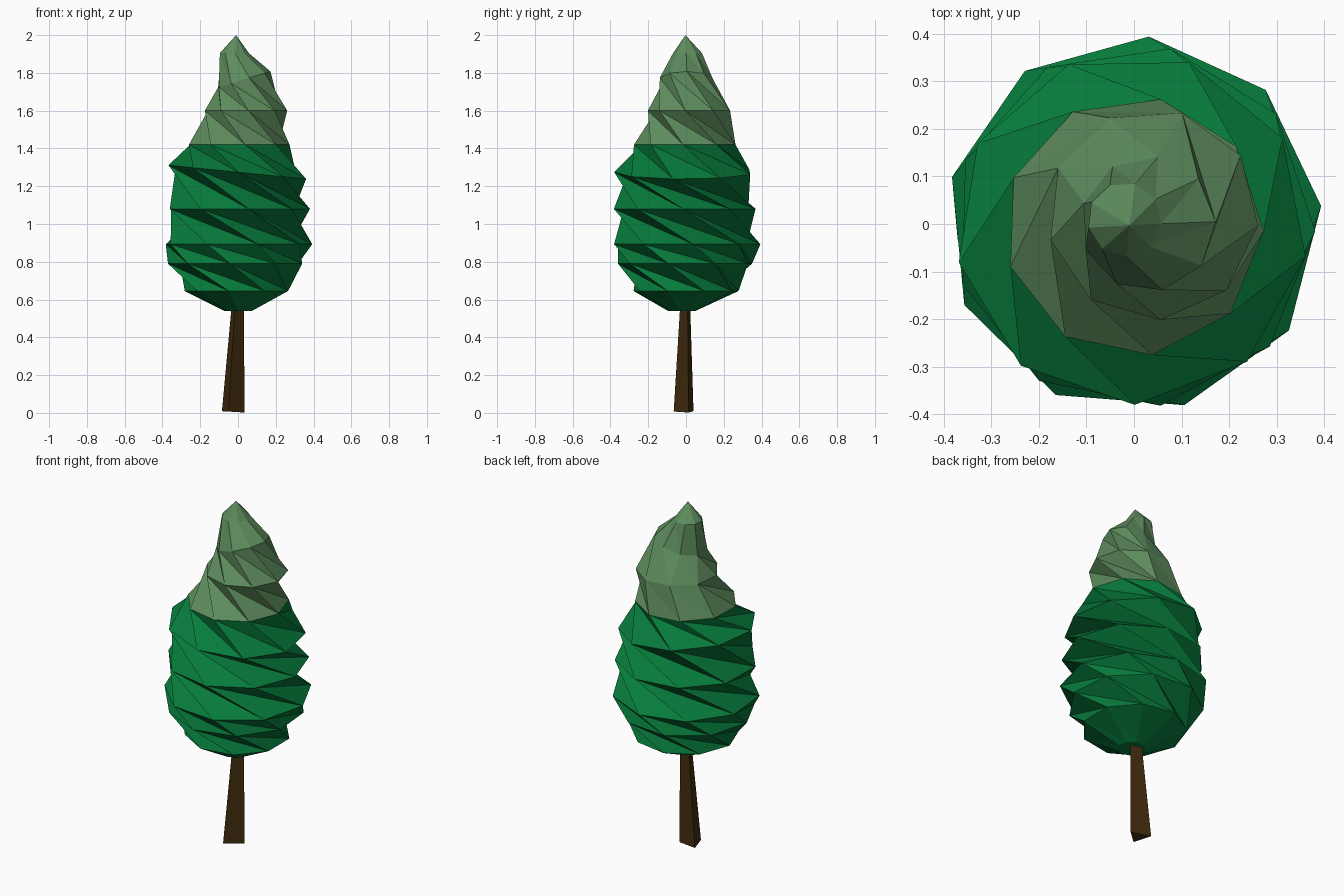
import bpy, bmesh, math

if "Cube" in bpy.data.objects:
    bpy.data.objects.remove(bpy.data.objects["Cube"])

def material(name, rgb):
    m = bpy.data.materials.new(name)
    m.diffuse_color = (*rgb, 1)
    m.use_nodes = True
    m.node_tree.nodes["Principled BSDF"].inputs["Base Color"].default_value = m.diffuse_color
    return m

DARK = material("deep green", (0.002, 0.198, 0.044))
PALE = material("sage green", (0.112, 0.265, 0.110))
BARK = material("dark bark", (0.055, 0.026, 0.004))

def ring(bm, n, cx, cy, z, rx, ry, deg, slope=0.0):
    out = []
    for i in range(n):
        a = math.radians(deg + 360 / n * i)
        dx = rx * math.cos(a)
        out.append(bm.verts.new((cx + dx, cy + ry * math.sin(a), z + slope * dx)))
    return out

def join(bm, lo, hi, lag):
    # triangulated along the long diagonal, so twisted rings leave inward creases
    # lag(i) shifts which lower vertex the upper vertex i reaches for
    n = len(lo)
    for i in range(n):
        j = (i + 1) % n
        start = i + lag(i)
        end = i + 1 + lag(j)
        for k in range(start, end):
            bm.faces.new((lo[k % n], lo[(k + 1) % n], hi[i]))
        bm.faces.new((hi[i], lo[end % n], hi[j]))

def finish(bm, name, mat):
    bmesh.ops.recalc_face_normals(bm, faces=bm.faces)
    me = bpy.data.meshes.new(name)
    bm.to_mesh(me)
    bm.free()
    me.materials.append(mat)
    ob = bpy.data.objects.new(name, me)
    bpy.context.collection.objects.link(ob)
    return ob

def crown(name, rings, mat, apex=None, lags=()):
    bm = bmesh.new()
    rs = [ring(bm, 9, x, y, z, r, r, a, s) for x, y, z, r, a, s in rings]
    for n, (lo, hi) in enumerate(zip(rs, rs[1:])):
        join(bm, lo, hi, lags[n] if n < len(lags) else (lambda i: 0))
    if apex:
        tip = bm.verts.new(apex)
        for i in range(9):
            bm.faces.new((rs[-1][i], rs[-1][(i + 1) % 9], tip))
    else:
        bm.faces.new(rs[0])
    return finish(bm, name, mat)

# rings: centre x, centre y, height, radius, turn in degrees, tilt along x
seam = (0, -0.005, 1.42, 0.273, -122, 0)
crown("lower_foliage", [
    (0, -0.02, 0.54, 0.075, 70, 0),
    (0, 0, 0.645, 0.282, 60, 0),
    (-0.01, 0, 0.79, 0.362, 25, 0),
    (0, 0, 0.893, 0.395, 5.5, 0),
    (0, -0.005, 1.08, 0.381, -41.5, 0),
    (-0.005, -0.01, 1.275, 0.37, -89, -0.1),
    seam], DARK)

# pale leaning tip: creased at the front and right, smoother behind
crown("upper_foliage", [
    (0, -0.005, 1.42, 0.273, -82, 0),
    (0.04, 0.02, 1.60, 0.222, -86, 0),
    (0.03, 0, 1.765, 0.142, -118, 0.3),
    (-0.02, 0.01, 1.905, 0.078, -127, 0)], PALE, (-0.01, -0.003, 2.0),
    [lambda i: 0 if i in (4, 5, 6) else 1,
     lambda i: -1 if i in (5, 6, 7) else 0])

# three-sided leaning trunk
bm = bmesh.new()
lo = ring(bm, 3, -0.034, -0.004, 0.006, 0.071, 0.063, 16, -0.06)
hi = ring(bm, 3, -0.005, 0.0, 0.58, 0.038, 0.031, 16)
for i in range(3):
    j = (i + 1) % 3
    bm.faces.new((lo[i], lo[j], hi[j], hi[i]))
bm.faces.new(lo)
bm.faces.new(hi)
finish(bm, "trunk", BARK)
